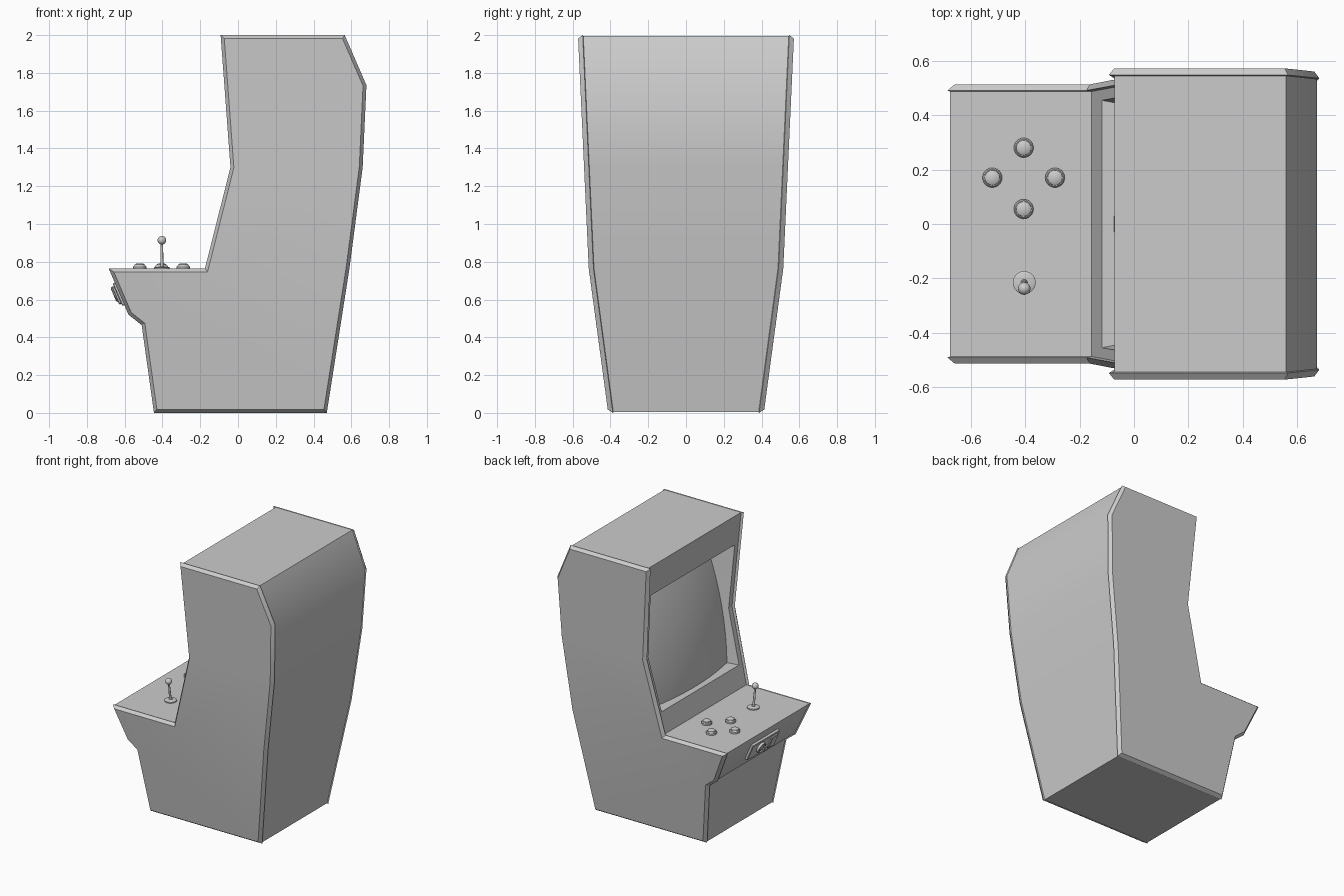
import bpy, bmesh, math
from mathutils import Vector, Matrix

if "Cube" in bpy.data.objects:
    bpy.data.objects.remove(bpy.data.objects["Cube"])

# side profile (x, z), counter-clockwise from the bottom front corner
P = [(-.445, 0), (.47, 0), (.59, .765), (.66, 1.3), (.68, 1.735), (.565, 2), (-.092, 2),
     (-.04, 1.3), (-.175, .765), (-.685, .765), (-.58, .52), (-.51, .465)]
N = len(P)


def half_width(z):
    if z < .765:
        return .412 + .103 * z / .765
    return .515 + .057 * (z - .765) / 1.235


def inset(dist):
    """Move every profile edge inward by its own distance."""
    nrm = []
    for i in range(N):
        d = (Vector(P[(i + 1) % N]) - Vector(P[i])).normalized()
        nrm.append(Vector((-d.y, d.x)))
    out = []
    for i in range(N):
        a, b, da, db = nrm[i - 1], nrm[i], dist[i - 1], dist[i]
        det = a.x * b.y - a.y * b.x
        q = Vector((da * b.y - db * a.y, a.x * db - b.x * da)) / det
        out.append(Vector(P[i]) + q)
    return out


def finish(name, bm, matrix=None, angle=30):
    bmesh.ops.recalc_face_normals(bm, faces=bm.faces)
    me = bpy.data.meshes.new(name)
    bm.to_mesh(me)
    bm.free()
    ob = bpy.data.objects.new(name, me)
    bpy.context.collection.objects.link(ob)
    if matrix:
        ob.matrix_world = matrix
    bpy.ops.object.select_all(action='DESELECT')
    ob.select_set(True)
    bpy.context.view_layer.objects.active = ob
    bpy.ops.object.shade_smooth_by_angle(angle=math.radians(angle))
    return ob


def lathe(name, prof, matrix, seg=24):
    """Solid of revolution around local z from (radius, height) points."""
    bm = bmesh.new()
    vs = [bm.verts.new((r, 0, h)) for r, h in prof]
    es = [bm.edges.new(p) for p in zip(vs, vs[1:])]
    bmesh.ops.spin(bm, geom=vs + es, axis=(0, 0, 1), cent=(0, 0, 0),
                   angle=math.tau, steps=seg, use_duplicate=False)
    bmesh.ops.remove_doubles(bm, verts=bm.verts, dist=1e-5)
    return finish(name, bm, matrix)


def box(name, size, matrix, bevel=.004):
    bm = bmesh.new()
    bmesh.ops.create_cube(bm, size=1, matrix=Matrix.Diagonal((*size, 1)))
    bmesh.ops.bevel(bm, geom=bm.edges[:], offset=bevel, segments=1, affect='EDGES')
    return finish(name, bm, matrix)


# cabinet: chamfered side panels with the shell set slightly inside their rims
body_d = [.008] * N
body_d[5] = .004
body_d[0] = .004
body_d[8] = .004
body_d[6] = body_d[7] = .02
inner = inset(body_d)
layers = [(inset([.018] * N), 0), ([Vector(p) for p in P], .025), (inner, .028)]
bm = bmesh.new()


def ring(pts, dy, s):
    return [bm.verts.new((p.x, s * (half_width(p.y) - dy), p.y)) for p in pts]


rings = [ring(p, dy, 1) for p, dy in layers] + [ring(p, dy, -1) for p, dy in reversed(layers)]
for k, (a, b) in enumerate(zip(rings, rings[1:])):
    for i in range(N):
        if k == 2 and i in (6, 7):
            continue                      # left open for the screen surround
        j = (i + 1) % N
        bm.faces.new((a[i], a[j], b[j], b[i]))
for r in (rings[0], rings[-1]):
    bm.faces.new([r[i] for i in (0, 1, 2, 8, 9, 10, 11)])
    bm.faces.new(r[2:9])
finish("cabinet", bm)


# screen surround: front panel with an opening and walls running back to the tube
def front_x(z):
    a, b = (inner[8], inner[7]) if z < inner[7].y else (inner[7], inner[6])
    return a.x + (b.x - a.x) * (z - a.y) / (b.y - a.y)


Z0, Z1 = .91, 1.77
base_x = front_x(Z0) + .09
slope = .25


def tube_x(z):
    return base_x + slope * (z - Z0)


bm = bmesh.new()
grid = []
for z in (inner[8].y, Z0, inner[7].y, Z1, inner[6].y):
    w = half_width(z) - .028
    grid.append([bm.verts.new((front_x(z), y, z)) for y in (-w, -w + .04, w - .04, w)])
for r in range(4):
    for c in range(3):
        if not (c == 1 and r in (1, 2)):
            bm.faces.new((grid[r][c], grid[r][c + 1], grid[r + 1][c + 1], grid[r + 1][c]))
rim = [grid[r][1] for r in (1, 2, 3)] + [grid[r][2] for r in (3, 2, 1)]
back = []
for v in rim:
    y = v.co.y - math.copysign(.02, v.co.y)
    back.append(bm.verts.new((tube_x(v.co.z) + .02, y, v.co.z)))
for i in range(6):
    j = (i + 1) % 6
    bm.faces.new((rim[i], rim[j], back[j], back[i]))
finish("screen_surround", bm, angle=15)

# bulging picture tube
bm = bmesh.new()
bmesh.ops.create_grid(bm, x_segments=20, y_segments=20, size=1)
for v in bm.verts:
    u, t = v.co.x, v.co.y
    z = (Z0 + Z1) / 2 + t * (Z1 - Z0) / 2
    v.co = (tube_x(z) - .045 * (1 - u * u) - .04 * (1 - t * t), u * (half_width(z) - .075), z)
finish("screen", bm)

# control panel buttons
TOP = .761
for n, (x, y) in enumerate([(-.405, .28), (-.405, .055), (-.52, .17), (-.29, .17)]):
    lathe(f"button_{n + 1}", [(.036, 0), (.036, .012), (.031, .018), (.028, .018),
                              (.027, .024), (.018, .029), (0, .031)],
          Matrix.Translation((x, y, TOP)))

# joystick
jx, jy = -.403, -.215
lathe("joystick_base", [(.042, 0), (.042, .008), (.034, .012), (.012, .013), (.009, .02), (0, .022)],
      Matrix.Translation((jx, jy, TOP)))
foot, head = Vector((jx, jy, TOP)), Vector((jx, jy - .022, .914))
rot = (head - foot).to_track_quat('Z', 'Y').to_matrix().to_4x4()
lathe("joystick_shaft", [(.009, 0), (.006, (head - foot).length)], Matrix.Translation(foot) @ rot, 12)
ball = [(.023 * math.sin(a * math.pi / 10), -.023 * math.cos(a * math.pi / 10)) for a in range(11)]
lathe("joystick_ball", ball, Matrix.Translation(head), 20)

# coin plate on the sloping console front (local x along the slope, z outward)
d = (Vector((-.58, 0, .52)) - Vector((-.685, 0, .765))).normalized()
nz = Vector((d.z, 0, -d.x))
ny = nz.cross(d)
frame = Matrix((d, ny, nz)).transposed().to_4x4()
frame.translation = Vector((-.627, 0, .63))


def at(along, across, out):
    return frame @ Matrix.Translation((along, across, out))


box("coin_plate", (.13, .32, .024), at(0, 0, 0))
box("coin_slot_block", (.10, .07, .02), at(0, .1, .014))
box("coin_return", (.035, .05, .02), at(.035, .03, .014))
lathe("coin_ring", [(.042, 0), (.042, .02), (.034, .024), (.03, .016), (.022, .016), (.018, .022), (0, .024)],
      at(-.008, -.045, .008))
